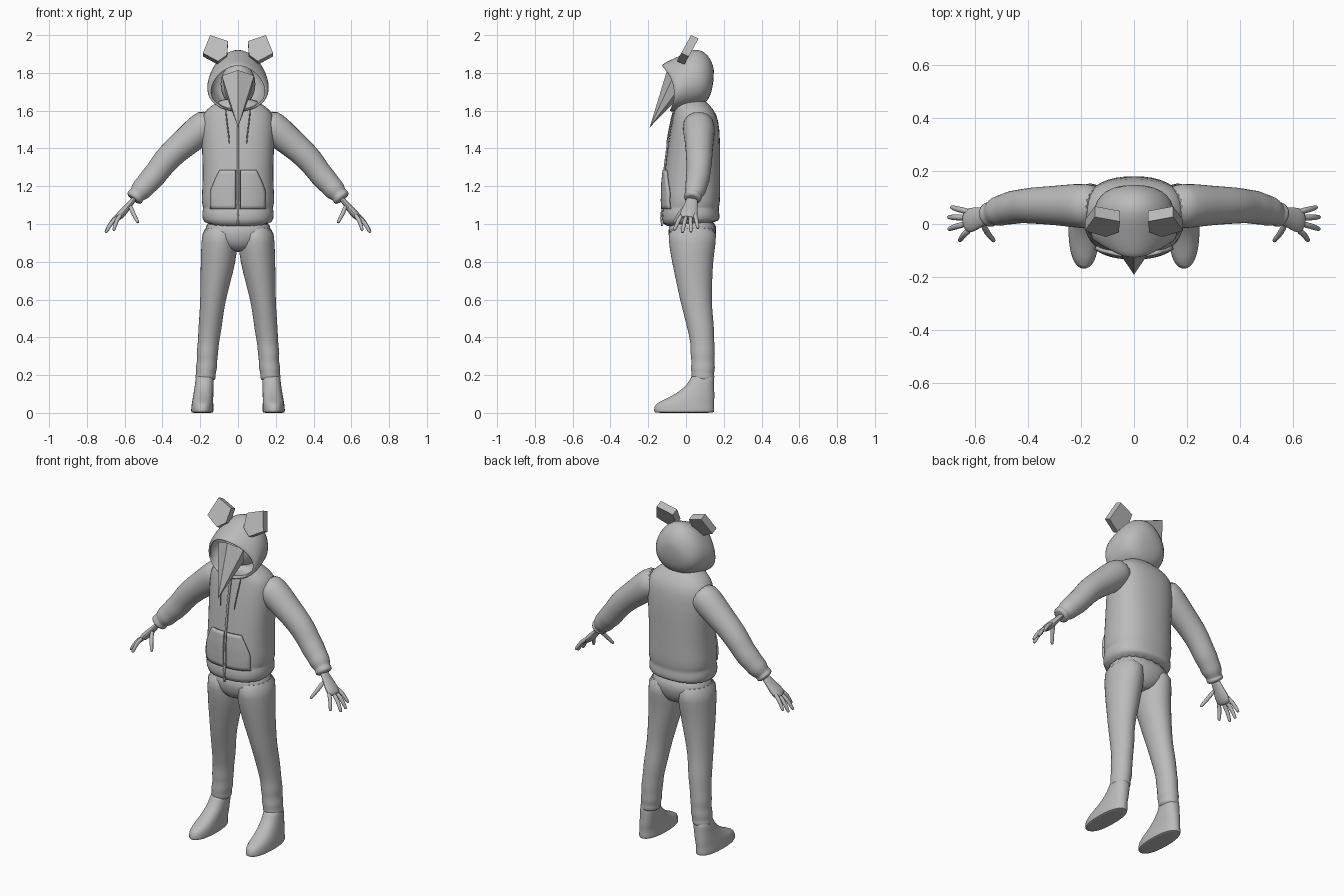
import bpy, bmesh
from math import sin, cos, pi, copysign
from mathutils import Vector

if "Cube" in bpy.data.objects:
    bpy.data.objects.remove(bpy.data.objects["Cube"])

grey = bpy.data.materials.new("plain grey")
grey.use_nodes = True
grey.diffuse_color = (0.5, 0.5, 0.5, 1)
grey.node_tree.nodes["Principled BSDF"].inputs["Base Color"].default_value = (0.5, 0.5, 0.5, 1)


def finish(name, bm, mirror=False, subsurf=0, thick=0, smooth=True):
    """Turn a bmesh into a finished object."""
    bmesh.ops.recalc_face_normals(bm, faces=bm.faces)
    me = bpy.data.meshes.new(name)
    bm.to_mesh(me)
    bm.free()
    me.materials.append(grey)
    ob = bpy.data.objects.new(name, me)
    bpy.context.collection.objects.link(ob)
    if thick:
        mod = ob.modifiers.new("thickness", "SOLIDIFY")
        mod.thickness = thick
        mod.offset = 0
    if subsurf:
        mod = ob.modifiers.new("smooth", "SUBSURF")
        mod.levels = mod.render_levels = subsurf
    if mirror:
        mod = ob.modifiers.new("mirror", "MIRROR")
        mod.use_mirror_merge = False
    if smooth:
        bpy.ops.object.select_all(action="DESELECT")
        ob.select_set(True)
        bpy.context.view_layer.objects.active = ob
        bpy.ops.object.shade_smooth_by_angle(angle=0.8)
    return ob


def ring(c, u, v, n=20, e=2.0, taper=0, bow=0):
    """Superellipse around c; taper narrows the top, bow pushes the sides back."""
    c, u, v = Vector(c), Vector(u), Vector(v)
    pts = []
    for i in range(n):
        a = 2 * pi * i / n
        p = copysign(abs(cos(a)) ** (2 / e), cos(a))
        q = copysign(abs(sin(a)) ** (2 / e), sin(a))
        pts.append(c + u * p * (1 - taper * q) + v * q + Vector((0, bow * p * p, 0)))
    return pts


def loft(name, rings, open_start=False, **kw):
    bm = bmesh.new()
    loops = [[bm.verts.new(p) for p in r] for r in rings]
    for a, b in zip(loops, loops[1:]):
        for i in range(len(a)):
            j = (i + 1) % len(a)
            bm.faces.new((a[i], a[j], b[j], b[i]))
    if not open_start:
        bm.faces.new(loops[0])
    bm.faces.new(loops[-1])
    return finish(name, bm, **kw)


def stack(name, rows, e=2.0, tilt=0, **kw):
    """Horizontal sections (z, cx, cy, rx, ry); the first one may tilt."""
    rings = [ring((cx, cy, z), (rx, 0, 0), (0, ry, tilt * ry if i < 1 else 0), e=e)
             for i, (z, cx, cy, rx, ry) in enumerate(rows)]
    return loft(name, rings, subsurf=1, **kw)


def tube(name, path, n=12, squash=1.0, subsurf=1):
    """Sections square to a path of (x, y, z, radius), mirrored to both sides."""
    pts = [Vector(p[:3]) for p in path]
    rings = []
    for i, p in enumerate(path):
        t = (pts[min(i + 1, len(pts) - 1)] - pts[max(i - 1, 0)]).normalized()
        u = t.cross(Vector((0, 1, 0))).normalized()
        rings.append(ring(pts[i], u * p[3] * squash, u.cross(t) * p[3], n))
    return loft(name, rings, mirror=True, subsurf=subsurf)


# Hoodie body with hem band
BODY = [(.99, 0, .025, .178, .15), (1.03, 0, .025, .192, .156), (1.07, 0, .025, .192, .152),
        (1.085, 0, .027, .184, .147), (1.11, 0, .03, .197, .153), (1.2, 0, .03, .19, .152),
        (1.3, 0, .035, .189, .147), (1.45, 0, .045, .195, .138), (1.55, 0, .05, .197, .124),
        (1.6, 0, .045, .18, .108), (1.64, 0, .03, .12, .085), (1.665, 0, .02, .08, .07)]
BODY_E = 2.4
stack("hoodie_body", BODY, e=BODY_E, tilt=.12)


def front(x, z):
    """Depth of the hoodie front at x, z."""
    for a, b in zip(BODY, BODY[1:]):
        if z <= b[0]:
            break
    t = min(max((z - a[0]) / (b[0] - a[0]), 0), 1)
    _, _, cy, rx, ry = [p + (q - p) * t for p, q in zip(a, b)]
    return cy - ry * max(1 - abs(x / rx) ** BODY_E, 0) ** (1 / BODY_E)


def front_patch(name, z0, z1, inner, outer, thick, lift, nx=8, nz=10, **kw):
    """Panel that follows the hoodie front between two x limits."""
    bm = bmesh.new()
    rows = []
    for k in range(nz + 1):
        v = k / nz
        z = z0 + (z1 - z0) * v
        xs = [inner + (outer(v) - inner) * i / nx for i in range(nx + 1)]
        rows.append([bm.verts.new((x, front(x, z) - lift, z)) for x in xs])
    for a, b in zip(rows, rows[1:]):
        for i in range(nx):
            bm.faces.new((a[i], a[i + 1], b[i + 1], b[i]))
    finish(name, bm, thick=thick, **kw)


# Pocket halves, zip and drawstrings
front_patch("front_pocket", 1.08, 1.285, .012,
            lambda v: .145 - .05 * max(0, (v - .4) / .6) ** 1.3, .014, .004, mirror=True)
front_patch("zip_strip", .99, 1.59, -.005, lambda v: .005, .008, .002, nx=2, nz=30)
tube("drawstring", [(x, front(x, z) - .008, z, .004) for x, z in
                    ((.065, 1.61), (.06, 1.55), (.05, 1.48), (.045, 1.42))], n=6)

# Sleeves with gathered cuffs
tube("sleeve", [(.13, .065, 1.55, .08), (.19, .068, 1.51, .088), (.26, .07, 1.447, .08),
                (.33, .07, 1.39, .073), (.39, .07, 1.33, .07), (.43, .067, 1.272, .064),
                (.46, .062, 1.237, .066), (.49, .055, 1.205, .058), (.512, .048, 1.18, .06),
                (.53, .042, 1.16, .048), (.537, .038, 1.152, .044), (.545, .036, 1.143, .05),
                (.557, .032, 1.128, .044)], n=16)

# Hands
tube("palm", [(.535, .035, 1.15, .03), (.57, .028, 1.108, .034), (.6, .02, 1.072, .046),
              (.625, .012, 1.045, .05), (.642, .008, 1.028, .036)], squash=.45)
FINGERS = {"little_finger": ((.615, .045, 1.06), (.692, .064, .975)),
           "ring_finger": ((.628, .024, 1.045), (.703, .026, .955)),
           "middle_finger": ((.628, .002, 1.045), (.702, -.02, .953)),
           "index_finger": ((.615, -.018, 1.055), (.66, -.064, .965)),
           "thumb": ((.572, .005, 1.1), (.528, -.066, 1.005))}
for name, (a, b) in FINGERS.items():
    a, b = Vector(a), Vector(b)
    bend = Vector((.008, 0, .008))
    tube(name, [(*a, .013), (*(a.lerp(b, .5) + bend), .0125), (*a.lerp(b, .9), .01), (*b, .007)], n=8)

# Trousers
stack("trouser_seat", [(1.04, 0, .035, .18, .13), (.94, 0, .033, .178, .13),
                       (.89, 0, .03, .12, .112), (.85, 0, .035, .05, .08)], e=2.3)
stack("trouser_leg", [(1.0, .095, .035, .095, .135), (.9, .097, .033, .098, .126),
                      (.8, .105, .034, .094, .11), (.7, .118, .043, .081, .097),
                      (.6, .132, .052, .069, .085), (.53, .14, .063, .064, .078),
                      (.45, .148, .078, .063, .072), (.36, .158, .088, .055, .062),
                      (.315, .163, .088, .059, .067), (.275, .163, .09, .052, .06),
                      (.235, .168, .09, .059, .066), (.21, .17, .088, .051, .059),
                      (.19, .172, .09, .056, .063), (.165, .173, .09, .05, .057)], mirror=True)

# Shoes
stack("shoe", [(0, .189, -.01, .05, .145), (.002, .189, -.01, .06, .161),
               (.018, .189, -.01, .06, .162), (.045, .188, -.008, .058, .158),
               (.065, .187, .01, .056, .141), (.09, .184, .04, .054, .112),
               (.13, .18, .068, .051, .082), (.17, .177, .085, .049, .065),
               (.21, .175, .09, .047, .059)], e=2.3, mirror=True)

# Hood: open shell from rim to back; rows are top y, z, bottom y, z, half width, bow
hood_rows = [(-.13, 1.838, -.088, 1.6, .142, .045), (-.085, 1.863, -.06, 1.6, .155, .02),
             (-.02, 1.89, -.02, 1.605, .158, 0), (.04, 1.923, .03, 1.615, .15, 0),
             (.09, 1.915, .08, 1.63, .138, 0), (.128, 1.87, .112, 1.655, .108, 0),
             (.147, 1.81, .134, 1.71, .055, 0)]
loft("hood", [ring((0, (yt + yb) / 2, (zt + zb) / 2), (w, 0, 0),
                   (0, (yt - yb) / 2, (zt - zb) / 2), n=24, taper=.18, bow=bow)
              for yt, zt, yb, zb, w, bow in hood_rows],
     open_start=True, thick=.012, subsurf=1)

# Head inside the hood
bm = bmesh.new()
bmesh.ops.create_uvsphere(bm, u_segments=20, v_segments=12, radius=1)
for v in bm.verts:
    v.co = Vector((v.co.x * .092, v.co.y * .09 + .035, v.co.z * .12 + 1.74))
finish("head", bm)

# Faceted beak mask
bm = bmesh.new()
base = [bm.verts.new(p) for p in ((0, -.1, 1.815), (.085, -.065, 1.785), (.07, -.05, 1.7),
                                  (0, -.055, 1.65), (-.07, -.05, 1.7), (-.085, -.065, 1.785))]
tip = bm.verts.new((0, -.192, 1.512))
bm.faces.new(base)
for i in range(6):
    bm.faces.new((base[i], base[(i + 1) % 6], tip))
finish("beak", bm, smooth=False)

# Flat slab ears leaning back
bm = bmesh.new()
face = bm.faces.new([bm.verts.new((x, -.05 + (z - 1.86) * .55, z)) for x, z in
                     ((.053, 1.968), (.148, 2.0), (.186, 1.905), (.106, 1.862), (.058, 1.895))])
side = bmesh.ops.extrude_face_region(bm, geom=[face], use_keep_orig=True)["geom"]
bmesh.ops.translate(bm, vec=(0, .04, -.018),
                    verts=[g for g in side if isinstance(g, bmesh.types.BMVert)])
finish("ear", bm, mirror=True, smooth=False)
